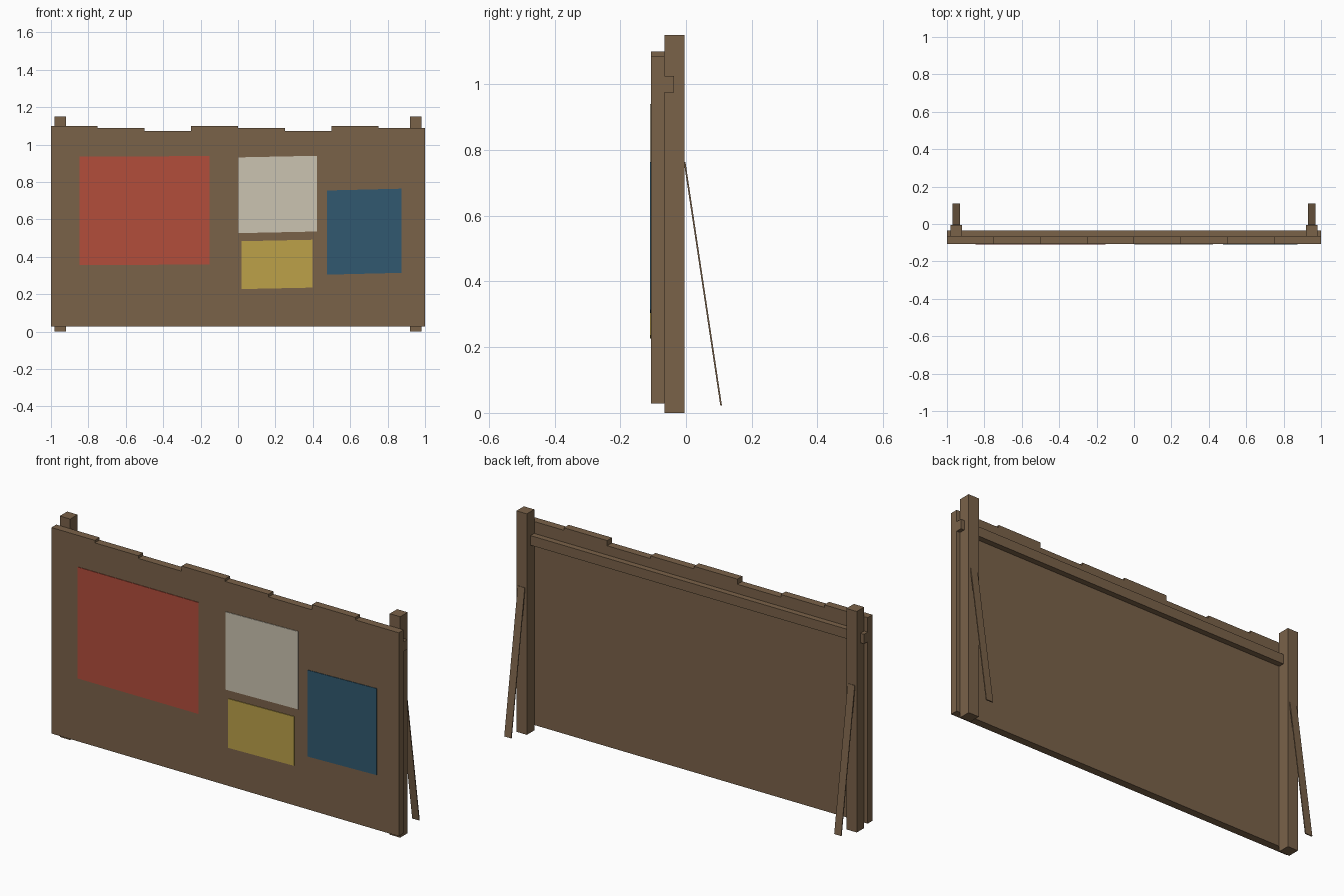
import bpy, bmesh, math
from mathutils import Matrix, Vector

if "Cube" in bpy.data.objects:
    bpy.data.objects.remove(bpy.data.objects["Cube"])


def material(name, rgb):
    m = bpy.data.materials.new(name)
    lin = [(c / 255 / 12.92 if c < 11 else ((c / 255 + 0.055) / 1.055) ** 2.4) for c in rgb]
    m.diffuse_color = (*lin, 1)
    m.use_nodes = True
    m.node_tree.nodes["Principled BSDF"].inputs["Base Color"].default_value = m.diffuse_color
    return m


WOOD = material("brown wood", (122, 98, 73))
RED = material("red paper", (178, 77, 59))
CREAM = material("cream paper", (203, 195, 177))
BLUE = material("blue paper", (49, 89, 112))
YELLOW = material("yellow paper", (188, 161, 73))


def finish(name, bm, mat):
    bmesh.ops.recalc_face_normals(bm, faces=bm.faces)
    me = bpy.data.meshes.new(name)
    bm.to_mesh(me)
    bm.free()
    me.materials.append(mat)
    ob = bpy.data.objects.new(name, me)
    bpy.context.collection.objects.link(ob)
    return ob


def slab(name, outline, y0, y1, mat):
    """Extrude an x/z outline from y0 to y1."""
    bm = bmesh.new()
    face = bm.faces.new([bm.verts.new((x, y0, z)) for x, z in outline])
    ext = bmesh.ops.extrude_face_region(bm, geom=[face])
    verts = [v for v in ext["geom"] if isinstance(v, bmesh.types.BMVert)]
    bmesh.ops.translate(bm, verts=verts, vec=(0, y1 - y0, 0))
    return finish(name, bm, mat)


def box(name, x0, x1, y0, y1, z0, z1):
    return slab(name, [(x0, z0), (x1, z0), (x1, z1), (x0, z1)], y0, y1, WOOD)


# Board with a stepped top edge, eight planks wide
FRONT, BACK = -0.106, -0.066
tops = [1.10, 1.087, 1.073]
outline = [(1, 0.028), (-1, 0.028)]
for i in range(8):
    x = -1 + i * 0.25
    outline += [(x, tops[i % 3]), (x + 0.25, tops[i % 3])]
slab("board", outline, FRONT, BACK, WOOD)

# Rail across the back
box("back_rail", -1, 1, BACK, -0.036, 0.975, 1.025)

# Posts and leaning braces, one per side
for side, s in (("left", -1), ("right", 1)):
    box(side + "_post", s * 0.95 - 0.03, s * 0.95 + 0.03, BACK, -0.005, 0, 1.15)
    a, b = Vector((s * 0.95, -0.004, 0.763)), Vector((s * 0.95, 0.107, 0.022))
    bm = bmesh.new()
    tilt = math.atan2(b.y - a.y, a.z - b.z)
    bmesh.ops.create_cube(bm, size=1, matrix=Matrix.Translation((a + b) / 2)
                          @ Matrix.Rotation(tilt, 4, "X")
                          @ Matrix.Diagonal((0.04, 0.005, (a - b).length, 1)))
    finish(side + "_brace", bm, WOOD)

# Slightly crooked paper sheets pinned to the front
sheets = [
    ("red_sheet", RED, -0.50, 0.647, 0.695, 0.58, 0.1),
    ("cream_sheet", CREAM, 0.213, 0.733, 0.42, 0.405, 1.2),
    ("yellow_sheet", YELLOW, 0.209, 0.359, 0.38, 0.256, 1.2),
    ("blue_sheet", BLUE, 0.675, 0.534, 0.398, 0.45, 1.4),
]
for name, mat, cx, cz, w, h, skew in sheets:
    k = math.tan(math.radians(skew)) * w / 2
    slab(name, [(cx - w / 2, cz - h / 2 - k), (cx + w / 2, cz - h / 2 + k),
                (cx + w / 2, cz + h / 2 + k), (cx - w / 2, cz + h / 2 - k)],
         FRONT - 0.003, FRONT, mat)
